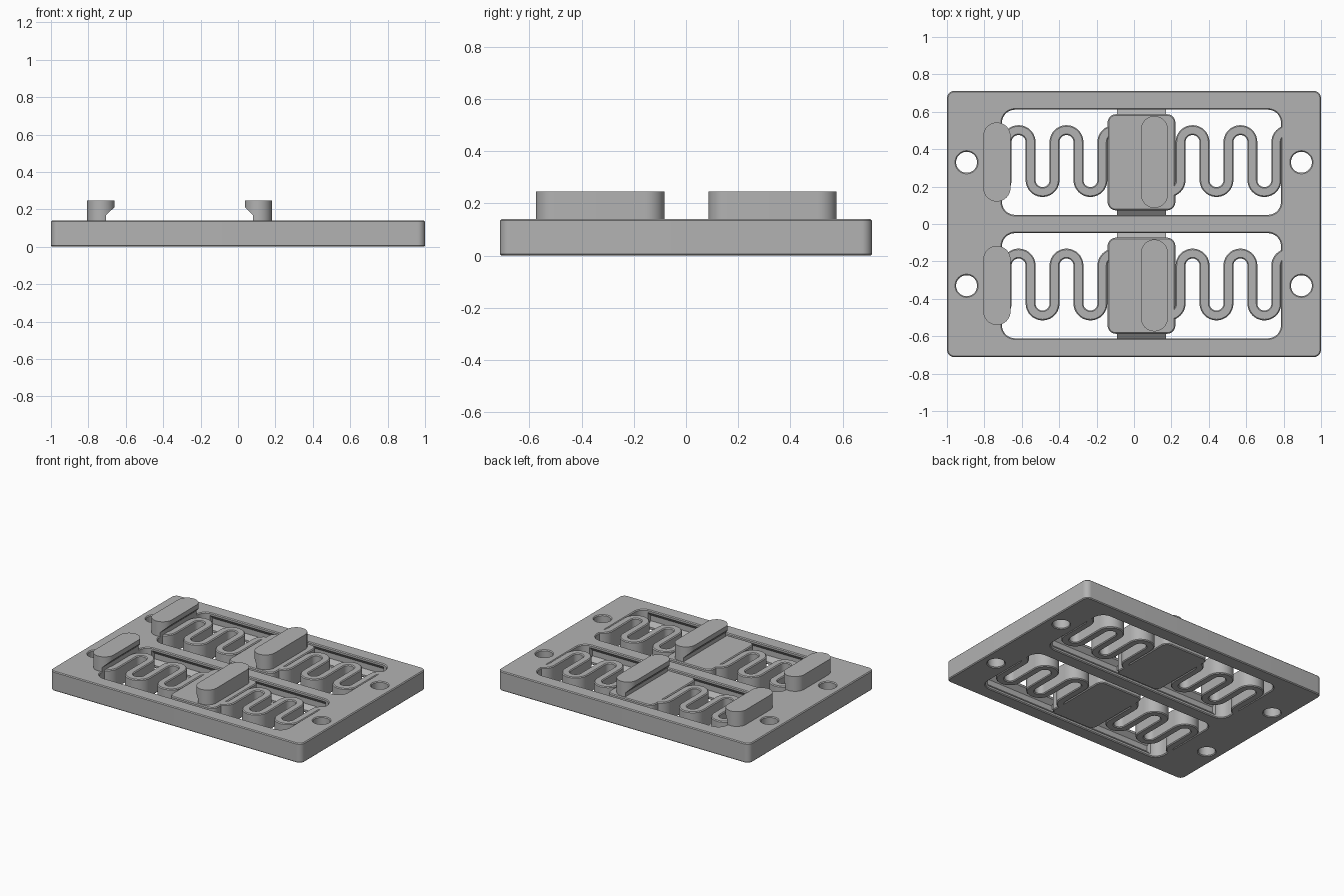
import bpy, bmesh, math

old = bpy.data.objects.get("Cube")
if old:
    bpy.data.objects.remove(old, do_unlink=True)

H, C = 0.14, 0.006            # plate thickness, edge chamfer
ROWS = (0.33, -0.33)          # centre line of each slide
WIN, SLIDE = 0.281, 0.257     # half widths of window and slide

grey = bpy.data.materials.new("plain_grey")
grey.use_nodes = True
GREY = (0.45, 0.45, 0.45, 1)
grey.diffuse_color = GREY
grey.node_tree.nodes["Principled BSDF"].inputs["Base Color"].default_value = GREY


def loft(name, loops):
    """Closed solid through a list of equal-length point loops."""
    bm = bmesh.new()
    rings = [[bm.verts.new(p) for p in loop] for loop in loops]
    n = len(rings[0])
    for a, b in zip(rings, rings[1:]):
        for i in range(n):
            j = (i + 1) % n
            bm.faces.new((a[i], a[j], b[j], b[i]))
    bm.faces.new(rings[0])
    bm.faces.new(rings[-1])
    bmesh.ops.recalc_face_normals(bm, faces=bm.faces)
    mesh = bpy.data.meshes.new(name)
    bm.to_mesh(mesh)
    bm.free()
    mesh.materials.append(grey)
    obj = bpy.data.objects.new(name, mesh)
    bpy.context.collection.objects.link(obj)
    return obj


def rounded(x0, x1, y0, y1, r, grow=0, steps=10):
    """Rounded rectangle outline, offset outwards by grow."""
    pts = []
    corners = ((x1 - r, y1 - r), (x0 + r, y1 - r), (x0 + r, y0 + r), (x1 - r, y0 + r))
    for q, (cx, cy) in enumerate(corners):
        for k in range(steps + 1):
            a = math.pi / 2 * (q + k / steps)
            pts.append((cx + (r + grow) * math.cos(a), cy + (r + grow) * math.sin(a)))
    # drop doubled points of full half circles
    return [p for i, p in enumerate(pts) if math.dist(p, pts[i - 1]) > 1e-5]


def slab(name, box, r, layers):
    return loft(name, [[(x, y, z) for x, y in rounded(*box, r, g)] for z, g in layers])


SOLID = ((0, -C), (C, 0), (H - C, 0), (H, -C))
CUT = ((-C, 2 * C), (C, 0), (H - C, 0), (H + C, 2 * C))


def boolean(target, tool, operation):
    mod = target.modifiers.new("cut", "BOOLEAN")
    mod.operation, mod.solver, mod.object = operation, "EXACT", tool
    bpy.context.view_layer.objects.active = target
    bpy.ops.object.modifier_apply(modifier=mod.name)
    bpy.data.objects.remove(tool, do_unlink=True)


def bar(name, profile, x0, x1):
    """Prism along x from a (y, z) profile."""
    return loft(name, [[(x, y, z) for y, z in profile] for x in (x0, x1)])


def rail_profile(cy, side, root, base, tip, half, flat):
    mid = H / 2
    shape = ((root, -half), (base, -half), (tip, -flat), (tip, flat), (base, half), (root, half))
    return [(cy + side * y, mid + z) for y, z in shape]


def spring(name, x0, cy):
    """Serpentine ribbon with quarter bends at both ends."""
    r, w, top, low = 0.064, 0.0265, cy + 0.108, cy - 0.095
    arcs = [(-1, low, -90, 0), (1, top, 180, 0), (3, low, 180, 360),
            (5, top, 180, 0), (7, low, 180, 360), (9, top, 180, 90)]
    loops = []
    for k, y, a0, a1 in arcs:
        steps = abs(a1 - a0) // 9
        turn = 1 if a1 > a0 else -1
        for i in range(steps + 1):
            a = math.radians(a0 + (a1 - a0) * i / steps)
            c, s = math.cos(a), math.sin(a)
            section = []
            for side in (1, -1):
                layers = SOLID if side == 1 else SOLID[::-1]
                for z, g in layers:
                    d = r + side * turn * (w + g)
                    section.append((x0 + k * r + d * c, y + d * s, z))
            loops.append(section)
    return loft(name, loops)


def tab(name, box, undercut):
    """Stadium-shaped hook tab, trimmed to an undercut side profile (x, z)."""
    x0, x1, y0, y1 = box
    obj = slab(name, box, (x1 - x0) / 2, ((H - 0.01, 0), (0.246, 0)))
    tool = loft("tab_trim", [[(x, y, z) for x, z in undercut] for y in (y0 - 0.1, y1 + 0.1)])
    boolean(obj, tool, "INTERSECT")
    return obj


parts = []

# Base frame with windows, rail grooves and screw holes
frame = slab("base_frame", (-1, 1, -0.712, 0.712), 0.04, SOLID)
for cy in ROWS:
    boolean(frame, slab("window_cut", (-0.706, 0.786, cy - WIN, cy + WIN), 0.07, CUT), "DIFFERENCE")
    for side in (1, -1):
        profile = rail_profile(cy, side, WIN - 0.05, WIN, WIN + 0.03, 0.05, 0.02)
        boolean(frame, bar("groove_cut", profile, -0.65, 0.73), "DIFFERENCE")
        x = side * 0.895
        hole = (x - 0.056, x + 0.056, cy - 0.056, cy + 0.056)
        boolean(frame, slab("hole_cut", hole, 0.056, CUT), "DIFFERENCE")
parts.append(frame)

for row, cy in zip(("back", "front"), ROWS):
    # Sliding block with its guide tongues
    parts.append(slab(row + "_slide", (-0.141, 0.221, cy - SLIDE, cy + SLIDE), 0.045, SOLID))
    for side, label in ((1, "rear"), (-1, "fore")):
        profile = rail_profile(cy, side, SLIDE - 0.03, SLIDE, SLIDE + 0.04, 0.045, 0.015)
        parts.append(bar(f"{row}_{label}_tongue", profile, -0.09, 0.17))

    # Springs on both sides of the slide
    parts.append(spring(row + "_right_spring", -0.681, cy))
    parts.append(spring(row + "_left_spring", 0.249, cy))

    # Fixed and sliding hook tabs
    parts.append(tab(row + "_fixed_tab", (-0.806, -0.66, cy - 0.21, cy + 0.213),
                     ((-0.9, 0), (-0.706, 0), (-0.706, 0.168), (-0.66, 0.212), (-0.6, 0.212), (-0.6, 0.4), (-0.9, 0.4))))
    parts.append(tab(row + "_sliding_tab", (0.037, 0.181, cy - 0.244, cy + 0.247),
                     ((0.3, 0), (0.081, 0), (0.081, 0.168), (0.037, 0.212), (-0.1, 0.212), (-0.1, 0.4), (0.3, 0.4))))

# Smooth curved walls, sharp edges kept
bpy.ops.object.select_all(action="DESELECT")
for obj in parts:
    obj.select_set(True)
bpy.context.view_layer.objects.active = frame
bpy.ops.object.shade_smooth_by_angle(angle=math.radians(30))
